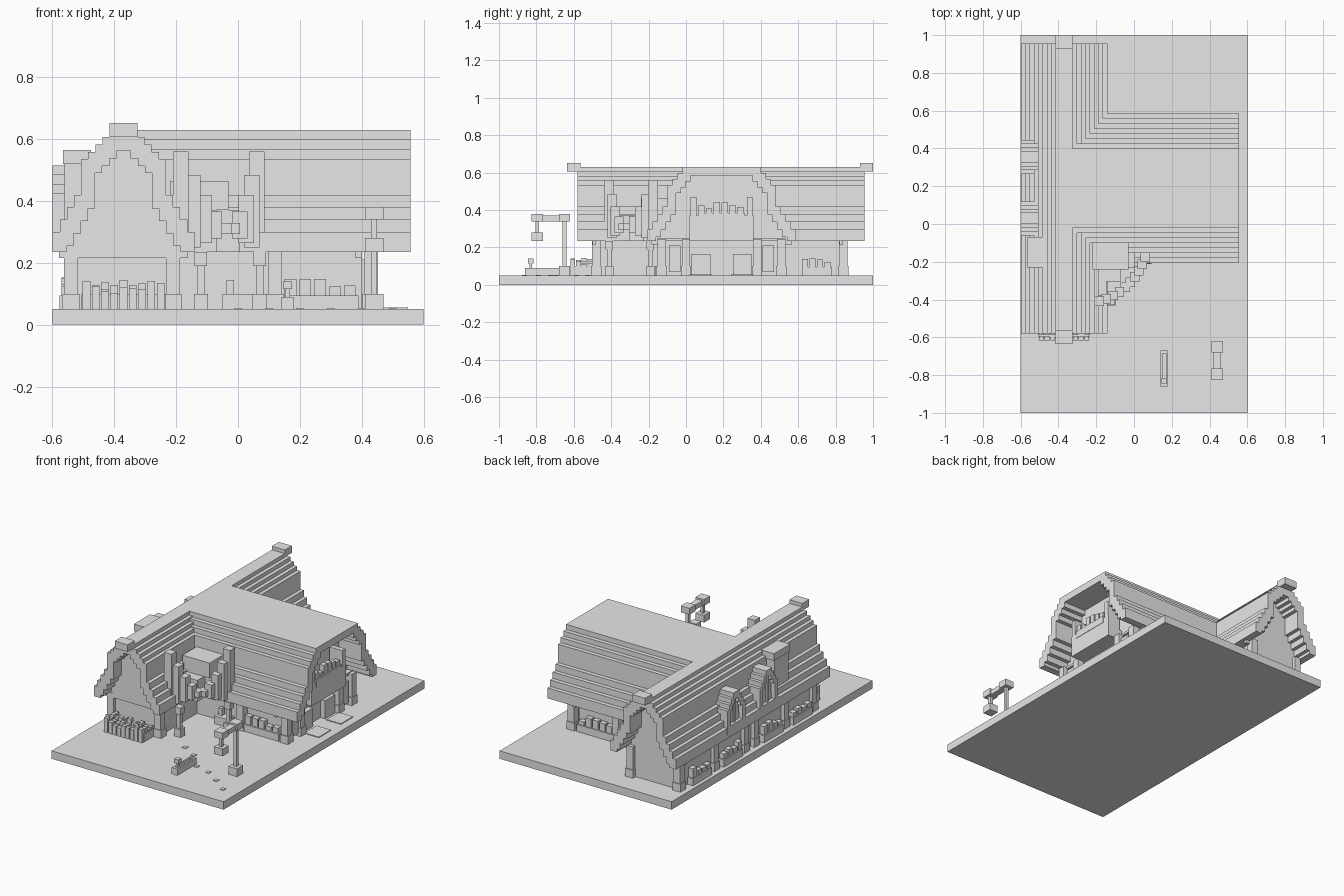
import bpy, bmesh, random
from mathutils import Vector

random.seed(4)
cube = bpy.data.objects.get("Cube")
if cube:
    bpy.data.objects.remove(cube)

plain_grey = bpy.data.materials.new("plain_grey")
plain_grey.use_nodes = True
colour = (0.8, 0.8, 0.8, 1)
plain_grey.diffuse_color = colour
plain_grey.node_tree.nodes["Principled BSDF"].inputs["Base Color"].default_value = colour

# Shared heights, thicknesses and house lines
GROUND, FOOT, EAVE, KNEE, RIDGE = 0.05, 0.1, 0.235, 0.42, 0.63
BEAM = 0.045
MAIN_X, WING_Y = -0.37, 0.19
HOUSE_FRONT, HOUSE_BACK = -0.48, 0.84
HOUSE_LEFT, HOUSE_RIGHT = -0.54, -0.21
WING_END, WING_FRONT, WING_BACK = 0.43, -0.13, 0.51


def build(name, boxes):
    """One object from (x, y, width, depth, bottom, top) boxes."""
    bm = bmesh.new()
    for x, y, width, depth, bottom, top in boxes:
        made = bmesh.ops.create_cube(bm, size=1)["verts"]
        size = Vector((width, depth, top - bottom))
        centre = Vector((x, y, (top + bottom) / 2))
        for vert in made:
            vert.co = vert.co * size + centre
    mesh = bpy.data.meshes.new(name)
    bm.to_mesh(mesh)
    bm.free()
    mesh.materials.append(plain_grey)
    bpy.context.collection.objects.link(bpy.data.objects.new(name, mesh))


def along(axis, start, end, cross, width, bottom, top):
    """Box that runs along one axis and is centred across it."""
    middle, length = (start + end) / 2, end - start
    if axis == "x":
        return (middle, cross, length, width, bottom, top)
    return (cross, middle, width, length, bottom, top)


def square(x, y, width, bottom, top):
    return (x, y, width, width, bottom, top)


def profile(flat, step, upper, lower):
    """Terraces as (half width, bottom, top): gentle above the knee, flared below."""
    tops = [RIDGE - (RIDGE - 0.535) * i / (upper - 1) for i in range(upper)]
    tops += [KNEE - 0.04 * i for i in range(lower)]
    bottoms = tops[1:] + [EAVE]
    return [(flat + step * i, low, top) for i, (low, top) in enumerate(zip(bottoms, tops))]


def roof(name, axis, centre, start, end, terraces):
    flat = terraces[0][0]
    boxes = [along(axis, start, end, centre, flat * 2, RIDGE - BEAM, RIDGE)]
    for half, low, top in terraces:
        for side in (-1, 1):
            cross = centre + side * (half - BEAM / 2)
            boxes.append(along(axis, start, end, cross, BEAM, max(low - BEAM, EAVE), top))
    build(name, boxes)


def gable(name, axis, centre, face, terraces):
    """Thin wall filling the roof profile."""
    inset = 0.02
    build(name, [along(axis, face - inset, face, centre, (half - inset) * 2, low - inset, top - inset)
                 for half, low, top in terraces])


# Ground slab
build("ground_slab", [(0, 0, 1.2, 2, 0, GROUND)])

# Main roof, crossing wing roof and their gable walls
main_terraces = profile(BEAM, 0.023, upper=5, lower=4)
wing_terraces = profile(0.21, 0.0265, upper=4, lower=4)
roof("main_roof", "y", MAIN_X, -0.58, 0.955, main_terraces)
roof("wing_roof", "x", WING_Y, MAIN_X, 0.557, wing_terraces)
gable("front_gable", "y", MAIN_X, HOUSE_FRONT, main_terraces)
gable("back_gable", "y", MAIN_X, HOUSE_BACK, main_terraces)
gable("wing_gable", "x", WING_Y, 0.4, wing_terraces)
build("ridge_caps", [(MAIN_X, y, BEAM * 2, 0.07, RIDGE - BEAM / 2, RIDGE + BEAM / 2)
                     for y in (-0.6, 0.965)])

# Ground floor walls and attic floors
main_centre = (HOUSE_LEFT + HOUSE_RIGHT) / 2
wing_depth = WING_BACK - WING_FRONT
build("main_walls", [along("y", HOUSE_FRONT, HOUSE_BACK, main_centre, HOUSE_RIGHT - HOUSE_LEFT, GROUND, 0.3)])
build("wing_walls", [along("x", HOUSE_RIGHT, 0.4, WING_Y, wing_depth - BEAM, GROUND, 0.3)])
build("attic_floors", [along("y", HOUSE_FRONT, HOUSE_BACK, main_centre, 0.38, EAVE, 0.26),
                       along("x", HOUSE_RIGHT, WING_END, WING_Y, wing_depth + BEAM, EAVE, 0.25)])

# Timber posts, each on a thicker foot
spots = [(x, y) for x in (HOUSE_LEFT, HOUSE_RIGHT) for y in (HOUSE_FRONT, HOUSE_BACK)]
spots += [(HOUSE_LEFT, y) for y in (-0.2, 0.1, 0.2, 0.5)]
spots += [(x, y) for x in (0.12, WING_END) for y in (WING_FRONT, WING_BACK)]
spots += [(WING_END, WING_Y + side * 0.19) for side in (-1, 1)]
boxes = []
for x, y in spots:
    boxes.append(square(x, y, BEAM, GROUND, EAVE + 0.01))
    boxes.append(square(x, y, BEAM + 0.01, GROUND, FOOT))
build("timber_posts", boxes)


def planter(name, axis, middle, length, cross, base=GROUND):
    """Window trough with a row of blocky plants."""
    rim = base + BEAM
    boxes = [along(axis, middle - length / 2, middle + length / 2, cross, BEAM, base, rim)]
    count = round(length / BEAM)
    pitch = length / count
    for i in range(count):
        start = middle - length / 2 + pitch * i
        height = rim + random.uniform(0.02, 0.06)
        boxes.append(along(axis, start, start + pitch * 0.8, cross, BEAM * 0.7, rim, height))
    build(name, boxes)


for number, y in enumerate((-0.34, -0.05, 0.35, 0.66)):
    planter(f"left_planter_{number}", "y", y, 0.19, HOUSE_LEFT - 0.015)
planter("front_wing_planter", "x", 0.27, 0.24, WING_FRONT)
planter("back_wing_planter", "x", 0.27, 0.24, WING_BACK)
planter("back_side_planter", "y", 0.7, 0.16, HOUSE_RIGHT)

# Wing end: mirrored doors and bays below an upper balcony
doors, bays, balcony_posts, path = [], [], [], []
for side in (-1, 1):
    doors.append((0.41, WING_Y + side * 0.11, BEAM, 0.1, GROUND, 0.165))
    bays.append((0.42, WING_Y + side * 0.25, BEAM, 0.06, 0.07, 0.21))
    balcony_posts.append((0.455, WING_Y + side * 0.15, 0.09, 0.03, 0.3, 0.47))
    path.append((0.5, WING_Y + side * 0.11, 0.1, 0.12, GROUND, GROUND + 0.005))
build("wing_doors", doors)
build("side_bays", bays)
build("door_path", path)
build("balcony_posts", balcony_posts)
build("balcony", [along("x", 0.4, 0.5, WING_Y, 0.34, EAVE, 0.3),
                  along("x", 0.47, 0.5, WING_Y, 0.34, 0.3, 0.37)])
planter("balcony_planter", "y", WING_Y, 0.25, 0.48, base=0.34)

# Chimney on the left slope
chimney_x, chimney_y, chimney_top = -0.52, -0.15, 0.565
build("chimney", [(chimney_x, chimney_y, 0.08, 0.14, 0.3, chimney_top - BEAM),
                  (chimney_x, chimney_y, 0.09, 0.16, chimney_top - BEAM, chimney_top)])


def dormer(name, y, top):
    """Stepped arch around a recessed window with a mullion and a sill."""
    outer, inner, sill = -0.6, -0.46, 0.26
    boxes = [along("x", outer + 0.02, inner, y, 0.1, sill, top - BEAM),
             along("x", outer + 0.01, inner, y, 0.015, sill, top - BEAM),
             along("x", outer, inner, y, 0.14, sill, sill + BEAM),
             along("x", outer, inner, y, 0.06, top - BEAM, top)]
    for side in (-1, 1):
        for i in range(1, 4):
            drop = top - 0.03 * i
            low = sill if i == 3 else drop - BEAM
            cross = y + side * (0.015 + 0.02 * i)
            boxes.append(along("x", outer, inner, cross, 0.03, low, drop))
    build(name, boxes)


dormer("back_dormer", 0.355, 0.5)
dormer("middle_dormer", 0.03, 0.515)

# Diagonal corner porch: a stepped rim, low in the middle and tall at both ends
start, end = Vector((-0.185, -0.41)), Vector((0.06, -0.175))
outward = Vector((1, -1))
rim = []
pieces = 10
for i in range(pieces):
    t = i / (pieces - 1)
    spread = abs(2 * t - 1)
    spot = start.lerp(end, t) + outward * 0.03 * (1 - spread * spread)
    rim.append(square(spot.x, spot.y, 0.05, 0.3 - spread * 0.065, 0.32 + 0.24 * spread ** 1.5))
build("porch_rim", rim)

# Terraced deck filling the corner behind the rim
deck = []
for i in range(3):
    left, back, tread = -0.22, -0.1, 0.075
    depth = 0.28 - tread * i
    deck.append((left + tread * (i + 0.5), back - depth / 2, tread, depth, EAVE, 0.37))
deck.append((-0.125, -0.17, 0.19, 0.14, 0.37, 0.465))
build("porch_deck", deck)

posts = []
for x, y in ((-0.12, -0.41), (0.07, -0.19)):
    posts.append(square(x, y, 0.025, GROUND, EAVE))
    posts.append(square(x, y, BEAM, GROUND, FOOT))
    posts.append(square(x, y, 0.04, 0.19, EAVE))
build("porch_posts", posts)
build("porch_bench", [(0, WING_FRONT, 0.1, 0.07, GROUND, FOOT),
                      square(-0.025, WING_FRONT, 0.025, FOOT, FOOT + BEAM)])

# Front garden of blocky shrubs
shrubs = [(MAIN_X, -0.55, 0.27, 0.1, GROUND, FOOT)]
for column in range(9):
    for row in range(4):
        shrubs.append(square(MAIN_X + 0.03 * (column - 4), -0.605 + 0.03 * row, 0.025,
                             GROUND, random.uniform(FOOT, FOOT + BEAM)))
build("front_shrubs", shrubs)

# Street lamp with a hanging lantern
lamp_x, post_y, lantern_y, arm, lamp_top = 0.44, -0.65, -0.795, 0.34, 0.38
block, thin = 0.06, 0.02
build("street_lamp", [square(lamp_x, post_y, block, GROUND, FOOT),
                      square(lamp_x, post_y, thin, FOOT, arm),
                      square(lamp_x, post_y, block, arm, lamp_top),
                      square(lamp_x, lantern_y, block, arm, lamp_top),
                      along("y", lantern_y, post_y, lamp_x, block - thin, arm, lamp_top - 0.01),
                      square(lamp_x, lantern_y, thin, EAVE, arm),
                      square(lamp_x, lantern_y, block, EAVE, EAVE + BEAM)])

# Water trough with a small pump
trough_x, near, far, board = 0.16, -0.86, -0.67, 0.015
pump_y = near + 0.03
trough = [along("y", near, far, trough_x, 0.04, GROUND, 0.07)]
trough += [along("y", near, far, trough_x + side * board, 0.01, GROUND, 0.09) for side in (-1, 1)]
trough += [along("y", y, y + board, trough_x, 0.04, GROUND, 0.09) for y in (near, far - board)]
trough += [square(trough_x, pump_y, board, GROUND, FOOT + 0.02),
           square(trough_x, pump_y, board * 2, FOOT + 0.015, FOOT + 0.04)]
build("water_trough", trough)

# Stepping stones scattered along the front yard
build("stepping_stones", [square(0.1 * i, -0.5 - 0.08 * i + random.uniform(-0.04, 0.04),
                                 0.025, GROUND, GROUND + 0.004) for i in range(6)])
